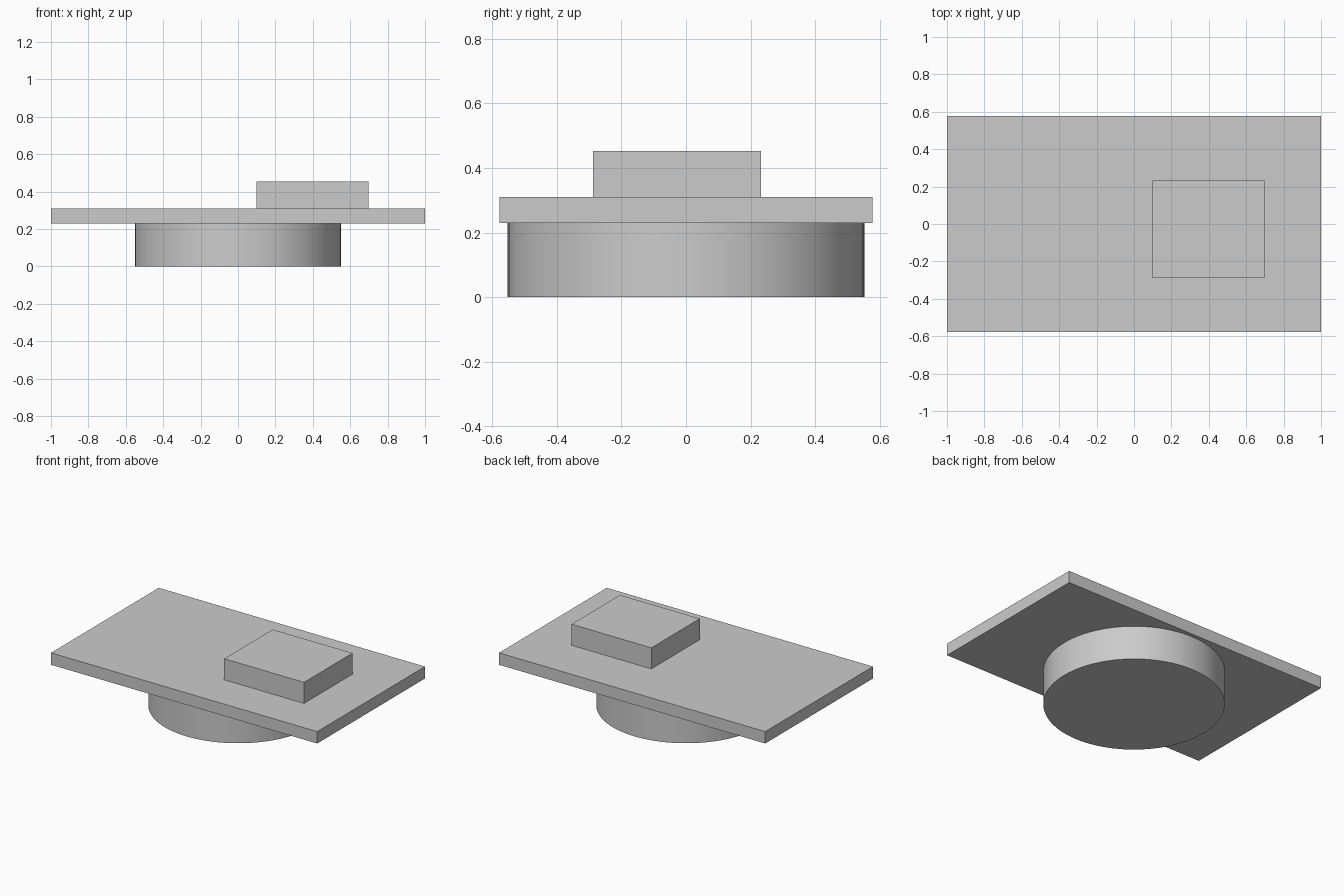
import bpy
import math

cube = bpy.data.objects.get("Cube")
if cube:
    bpy.data.objects.remove(cube, do_unlink=True)

# One plain grey for the whole model
grey = bpy.data.materials.new("plain_grey")
grey.use_nodes = True
grey.diffuse_color = (0.6, 0.6, 0.6, 1)
grey.node_tree.nodes["Principled BSDF"].inputs["Base Color"].default_value = grey.diffuse_color


def finish(name):
    part = bpy.context.object
    part.name = part.data.name = name
    part.data.materials.append(grey)
    return part


def box(name, low, high):
    centre = [(a + b) / 2 for a, b in zip(low, high)]
    bpy.ops.mesh.primitive_cube_add(size=1, location=centre)
    part = finish(name)
    part.scale = [b - a for a, b in zip(low, high)]
    bpy.ops.object.transform_apply(location=False, rotation=False, scale=True)


PLATE_BOTTOM, PLATE_TOP, BLOCK_TOP = 0.229, 0.31, 0.453

# Round base under the plate
bpy.ops.mesh.primitive_cylinder_add(vertices=96, radius=0.552, depth=PLATE_BOTTOM,
                                    location=(0, 0, PLATE_BOTTOM / 2))
finish("round_base")
bpy.ops.object.shade_smooth_by_angle(angle=math.radians(30))

# Wide flat plate
box("top_plate", (-1, -0.578, PLATE_BOTTOM), (1, 0.578, PLATE_TOP))

# Off-centre block standing on the plate
box("raised_block", (0.098, -0.288, PLATE_TOP), (0.698, 0.232, BLOCK_TOP))
